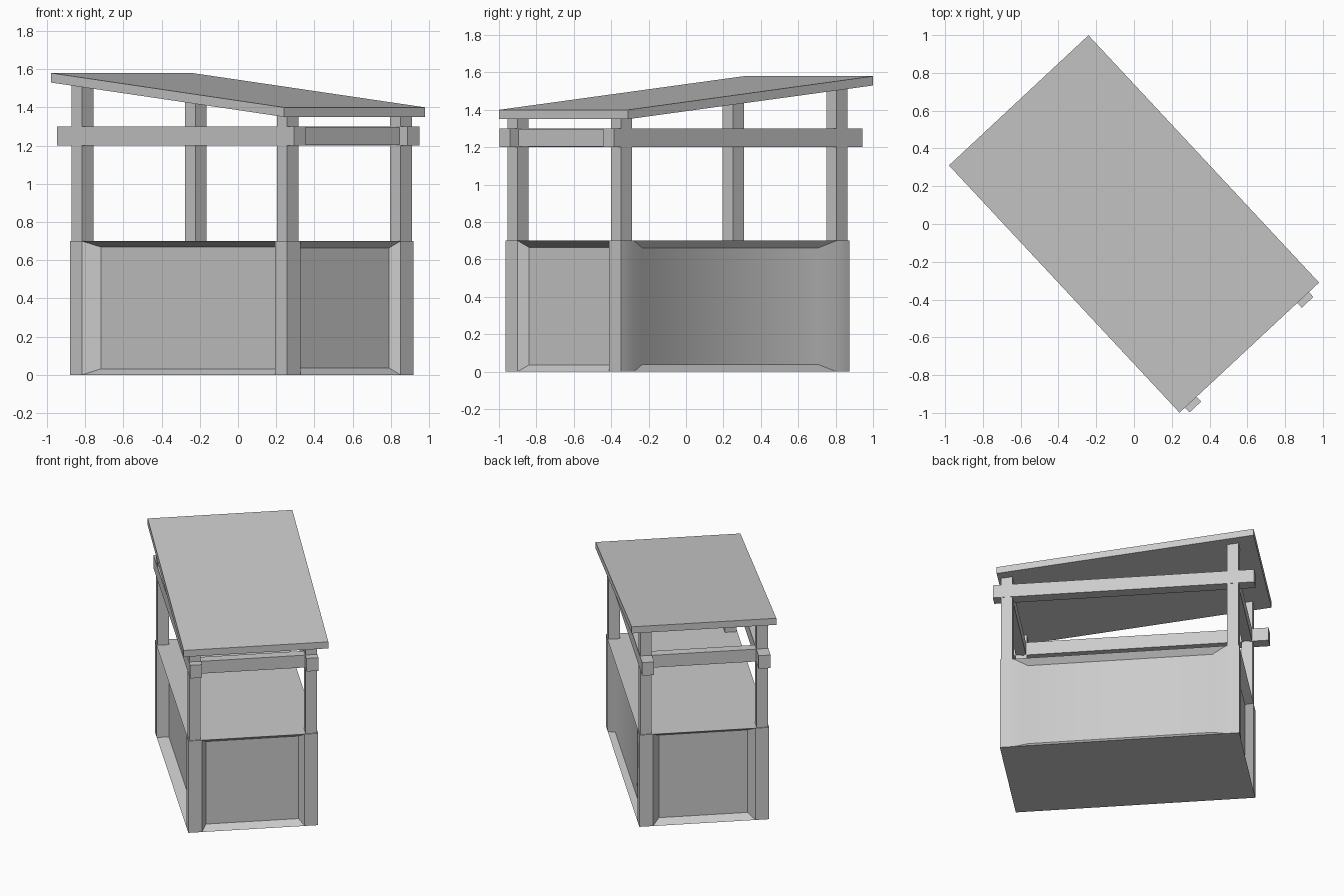
import bpy, bmesh, math
from mathutils import Vector

old = bpy.data.objects.get("Cube")
if old:
    bpy.data.objects.remove(old, do_unlink=True)

TURN = math.radians(-47)          # the whole booth stands turned about z
CU, CV = 0.047, -0.017            # centre of the counter (long, short axis)
HU, HV, TOP = 0.834, 0.453, 0.70  # counter half sizes and height
PU, PV = 0.787, 0.406             # post offsets from the counter centre
POST = 0.08

grey = bpy.data.materials.new("plain grey")
grey.use_nodes = True
grey.diffuse_color = (0.6, 0.6, 0.6, 1)
grey.node_tree.nodes["Principled BSDF"].inputs["Base Color"].default_value = (0.6, 0.6, 0.6, 1)


def box_mesh(lo, hi):
    bm = bmesh.new()
    bmesh.ops.create_cube(bm, size=1)
    for v in bm.verts:
        v.co = Vector([hi[k] if v.co[k] > 0 else lo[k] for k in range(3)])
    return bm


def finish(name, bm):
    mesh = bpy.data.meshes.new(name)
    bm.to_mesh(mesh)
    bm.free()
    mesh.materials.append(grey)
    ob = bpy.data.objects.new(name, mesh)
    ob.rotation_euler.z = TURN
    bpy.context.collection.objects.link(ob)
    return ob


def roof_under(u):
    return 1.53 - 0.18 * (u + 0.895) / 1.79


# Counter body: corner posts with a sunken panel between them on each side
bm = box_mesh((CU - HU, CV - HV, 0), (CU + HU, CV + HV, TOP))
WIDE = 0.094
for axis, centre, half in ((0, CU, HU), (1, CV, HV)):
    for s in (-1, 1):
        spot, normal = Vector(), Vector()
        spot[axis] = centre + s * (half - WIDE)
        normal[axis] = 1
        bmesh.ops.bisect_plane(bm, geom=bm.verts[:] + bm.edges[:] + bm.faces[:],
                               plane_co=spot, plane_no=normal)
bm.normal_update()
# axis faced, side, depth, sideways inset, vertical inset
for axis, side, depth, inset, rim in ((0, 1, 0.05, 0.05, 0.05), (0, -1, 0.055, 0.065, 0.05),
                                      (1, 1, 0.039, 0.114, 0.055), (1, -1, 0.075, 0.08, 0.045)):
    other = 1 - axis
    mid = (CU, CV)[other]
    panel = [f for f in bm.faces if f.normal[axis] * side > 0.99
             and abs(f.calc_center_median()[other] - mid) < 0.1]
    bmesh.ops.inset_individual(bm, faces=panel, thickness=rim, depth=-depth)
    for v in panel[0].verts:
        v.co[other] -= math.copysign(inset - rim, v.co[other] - mid)
    bm.normal_update()
body = finish("counter_body", bm)
bpy.ops.object.select_all(action='DESELECT')
body.select_set(True)
bpy.context.view_layer.objects.active = body
bpy.ops.object.shade_smooth_by_angle(angle=math.radians(25))

# Upper posts, cut along the slope of the roof
for su, end in ((-1, "back"), (1, "front")):
    for sv, hand in ((-1, "right"), (1, "left")):
        u, v, h = CU + su * PU, CV + sv * PV, POST / 2
        bm = box_mesh((u - h, v - h, TOP), (u + h, v + h, 1.3))
        for p in bm.verts:
            if p.co.z > 1:
                p.co.z = roof_under(p.co.x) + 0.005
        finish(f"{end}_{hand}_post", bm)

# Long beams running past the posts
for sv, hand in ((-1, "right"), (1, "left")):
    v = CV + sv * PV
    finish(f"{hand}_long_beam", box_mesh((-0.89, v - 0.042, 1.2), (0.93, v + 0.042, 1.3)))

# Short cross beams between the posts
for su, end in ((-1, "back"), (1, "front")):
    u = CU + su * PU
    finish(f"{end}_cross_beam", box_mesh((u - 0.035, CV - PV, 1.203), (u + 0.035, CV + PV, 1.297)))

# Sloping roof slab
bm = box_mesh((-0.895, -0.505, 0), (0.895, 0.505, 0.05))
for p in bm.verts:
    p.co.z += roof_under(p.co.x)
finish("roof", bm)
